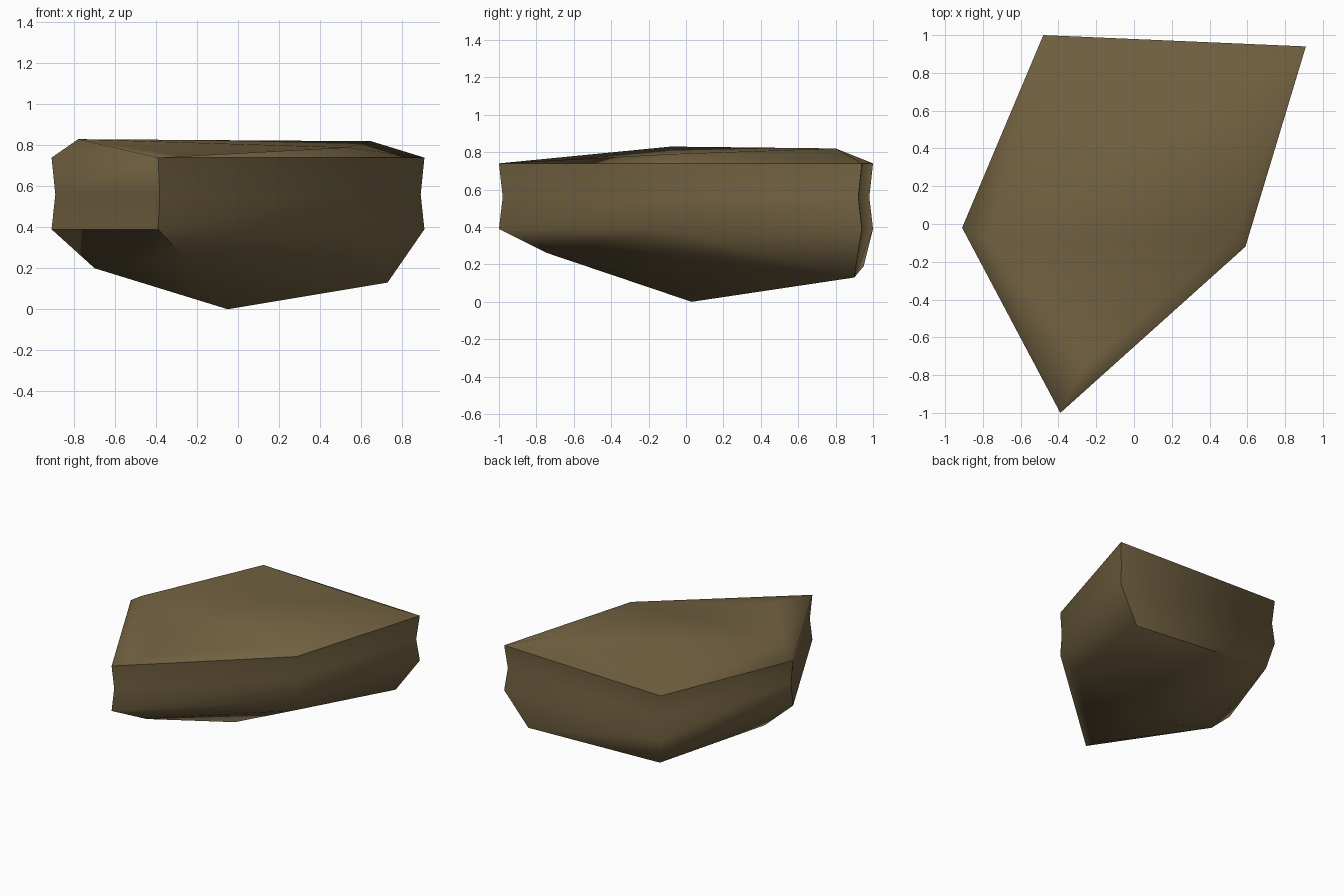
import bpy
import bmesh
import math

cube = bpy.data.objects.get("Cube")
if cube:
    bpy.data.objects.remove(cube, do_unlink=True)

# One earthy colour
stone = bpy.data.materials.new("brown_stone")
stone.use_nodes = True
colour = (0.18, 0.13, 0.057, 1)
stone.diffuse_color = colour
shader = stone.node_tree.nodes["Principled BSDF"]
shader.inputs["Base Color"].default_value = colour
shader.inputs["Roughness"].default_value = 0.9

# Five-cornered plan, clockwise from the back right corner
plan = [(-0.48, 1.0), (0.91, 0.94), (0.59, -0.12), (-0.39, -1.0), (-0.91, -0.02)]
crown = [(-0.37, 0.66, 0.75), (0.65, 0.80, 0.82), (0.53, -0.08, 0.79),
         (-0.25, -0.73, 0.745), (-0.78, -0.08, 0.83)]
belly = [(-0.44, 0.95, 0.19), (0.73, 0.90, 0.13), (0.51, -0.05, 0.27),
         (-0.27, -0.74, 0.26), (-0.70, 0.03, 0.20)]
tip = (-0.05, 0.03, 0)


def level(scale, z):
    return [(x * scale, y * scale, z) for x, y in plan]


bm = bmesh.new()
rings = [[bm.verts.new(p) for p in ring]
         for ring in (crown, level(1, 0.74), level(0.98, 0.56), level(1, 0.39), belly)]
count = len(plan)

# Side bands, each split along its ridge; these sides have the ridge the other way
reversed_ridges = [(0, 1, 3), (), (), (1,)]
for upper, lower, turned in zip(rings, rings[1:], reversed_ridges):
    for i in range(count):
        j = (i + 1) % count
        if i in turned:
            tris = ((upper[i], upper[j], lower[i]), (upper[j], lower[j], lower[i]))
        else:
            tris = ((upper[i], upper[j], lower[j]), (upper[i], lower[j], lower[i]))
        for tri in tris:
            bm.faces.new(tri)

# Crown facets and pointed underside
top = rings[0]
for i in range(3):
    bm.faces.new((top[4], top[i], top[i + 1]))
point = bm.verts.new(tip)
for i in range(count):
    bm.faces.new((rings[-1][i], rings[-1][(i + 1) % count], point))
bmesh.ops.recalc_face_normals(bm, faces=bm.faces)

# Smooth surface with hard corners, apart from the worn back right corner
worn = {ring[0] for ring in rings[1:]}
for face in bm.faces:
    face.smooth = True
for edge in bm.edges:
    hard = edge.calc_face_angle(0) > math.radians(50)
    edge.smooth = not hard or all(v in worn for v in edge.verts)

mesh = bpy.data.meshes.new("rock")
bm.to_mesh(mesh)
bm.free()
mesh.materials.append(stone)
rock = bpy.data.objects.new("rock", mesh)
bpy.context.collection.objects.link(rock)
